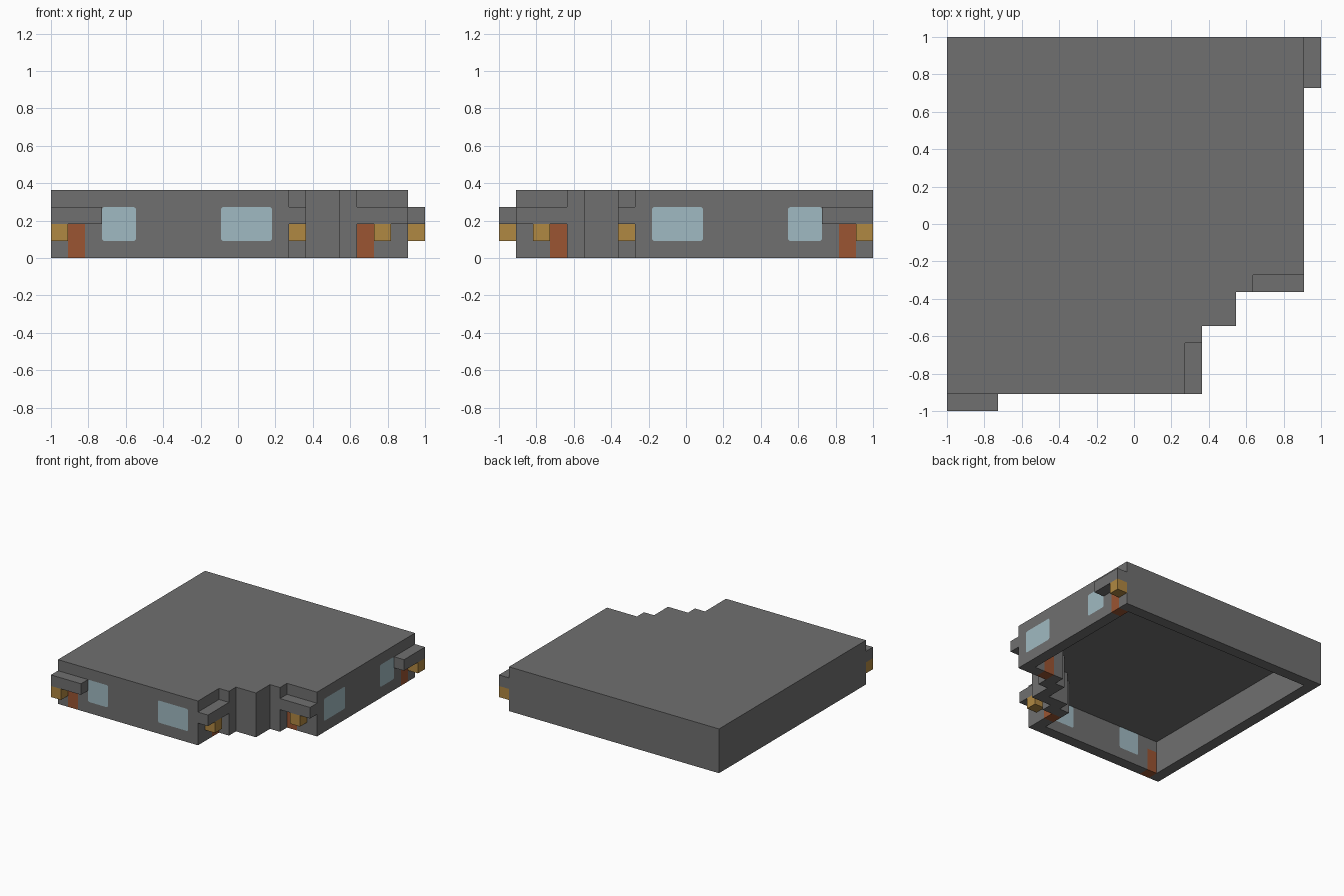
import bpy, bmesh
from mathutils import Matrix

U = 1 / 11          # grid cell
if "Cube" in bpy.data.objects:
    bpy.data.objects.remove(bpy.data.objects["Cube"], do_unlink=True)


def material(name, rgb):
    m = bpy.data.materials.new(name)
    m.use_nodes = True
    m.diffuse_color = (*rgb, 1)
    m.node_tree.nodes["Principled BSDF"].inputs["Base Color"].default_value = (*rgb, 1)
    return m


STONE = material("stone grey", (0.162, 0.162, 0.162))
GLASS = material("pale blue glass", (0.352, 0.491, 0.539))
AMBER = material("amber", (0.434, 0.246, 0.054))
RUST = material("rust brown", (0.328, 0.089, 0.032))

# Reflection in the diagonal of the plan: (x, y) -> (-y, -x)
DIAGONAL = Matrix(((0, -1, 0, 0), (-1, 0, 0, 0), (0, 0, 1, 0), (0, 0, 0, 1)))


def finish(name, bm, mat, mirrored=False):
    bm.transform(Matrix.Scale(U, 4))
    if mirrored:
        bm.transform(DIAGONAL)
    bmesh.ops.recalc_face_normals(bm, faces=bm.faces)
    mesh = bpy.data.meshes.new(name)
    bm.to_mesh(mesh)
    bm.free()
    mesh.materials.append(mat)
    ob = bpy.data.objects.new(name, mesh)
    bpy.context.collection.objects.link(ob)
    return ob


def prism(name, outline, z0, z1, mat):
    bm = bmesh.new()
    face = bm.faces.new([bm.verts.new((x, y, z0)) for x, y in outline])
    top = bmesh.ops.extrude_face_region(bm, geom=[face])["geom"]
    bmesh.ops.translate(bm, vec=(0, 0, z1 - z0),
                        verts=[v for v in top if isinstance(v, bmesh.types.BMVert)])
    return finish(name, bm, mat)


def box(name, xs, ys, zs, mat, mirrored=False, rounding=0):
    bm = bmesh.new()
    bmesh.ops.create_cube(bm, size=1)
    for v in bm.verts:
        for i, (lo, hi) in enumerate((xs, ys, zs)):
            v.co[i] = lo if v.co[i] < 0 else hi
    if rounding:
        through = [e for e in bm.edges
                   if abs(e.verts[0].co.y - e.verts[1].co.y) > 0.1]
        bmesh.ops.bevel(bm, geom=through, offset=rounding, segments=3,
                        profile=0.5, affect="EDGES")
    return finish(name, bm, mat, mirrored)


def cut(target, cutter):
    mod = target.modifiers.new("cut", "BOOLEAN")
    mod.operation = "DIFFERENCE"
    mod.solver = "EXACT"
    mod.object = cutter
    bpy.context.view_layer.objects.active = target
    bpy.ops.object.modifier_apply(modifier=mod.name)
    bpy.data.objects.remove(cutter, do_unlink=True)


# Hollow building with a stepped corner, open underneath
half = [(-11, -10), (3, -10), (3, -7), (4, -7), (4, -6), (6, -6)]
outline = half + [(-y, -x) for x, y in reversed(half[1:-1])] + [(10, 11), (-11, 11)]
half_in = [(-10, -9), (2, -9), (2, -6), (3, -6), (3, -5), (5, -5)]
cavity = half_in + [(-y, -x) for x, y in reversed(half_in[1:-1])] + [(9, 10), (-10, 10)]
body = prism("building_shell", outline, 0, 4, STONE)
cut(body, prism("cavity_cutter", cavity, -1, 3, STONE))

for mirrored, side in ((False, "front"), (True, "left")):
    # Windows filling openings in the wall
    for n, xs in enumerate(((-8, -6), (-1, 2))):
        args = dict(mirrored=mirrored, rounding=0.15)
        cut(body, box("window_cutter", xs, (-10.2, -8.8), (1, 3), STONE, **args))
        box(f"{side}_window_{n + 1}", xs, (-10, -9), (1, 3), GLASS, **args)

    # Outer entrance: door, canopy and lamp
    cut(body, box("door_cutter", (-10, -9), (-10.2, -8.8), (-1, 2), STONE, mirrored))
    box(f"{side}_door", (-10, -9), (-10, -9), (0, 2), RUST, mirrored)
    box(f"{side}_canopy", (-11, -8), (-11, -10), (2, 3), STONE, mirrored)
    box(f"{side}_lamp", (-11, -10), (-11, -10), (1, 2), AMBER, mirrored)

    # Corner entrance beside the steps
    cut(body, box("door_cutter", (1.8, 3.2), (-8, -7), (-1, 2), STONE, mirrored))
    box(f"{side}_corner_door", (2, 3), (-8, -7), (0, 2), RUST, mirrored)
    box(f"{side}_corner_canopy", (3, 4), (-10, -7), (2, 3), STONE, mirrored)
    box(f"{side}_corner_lamp", (3, 4), (-9, -8), (1, 2), AMBER, mirrored)
